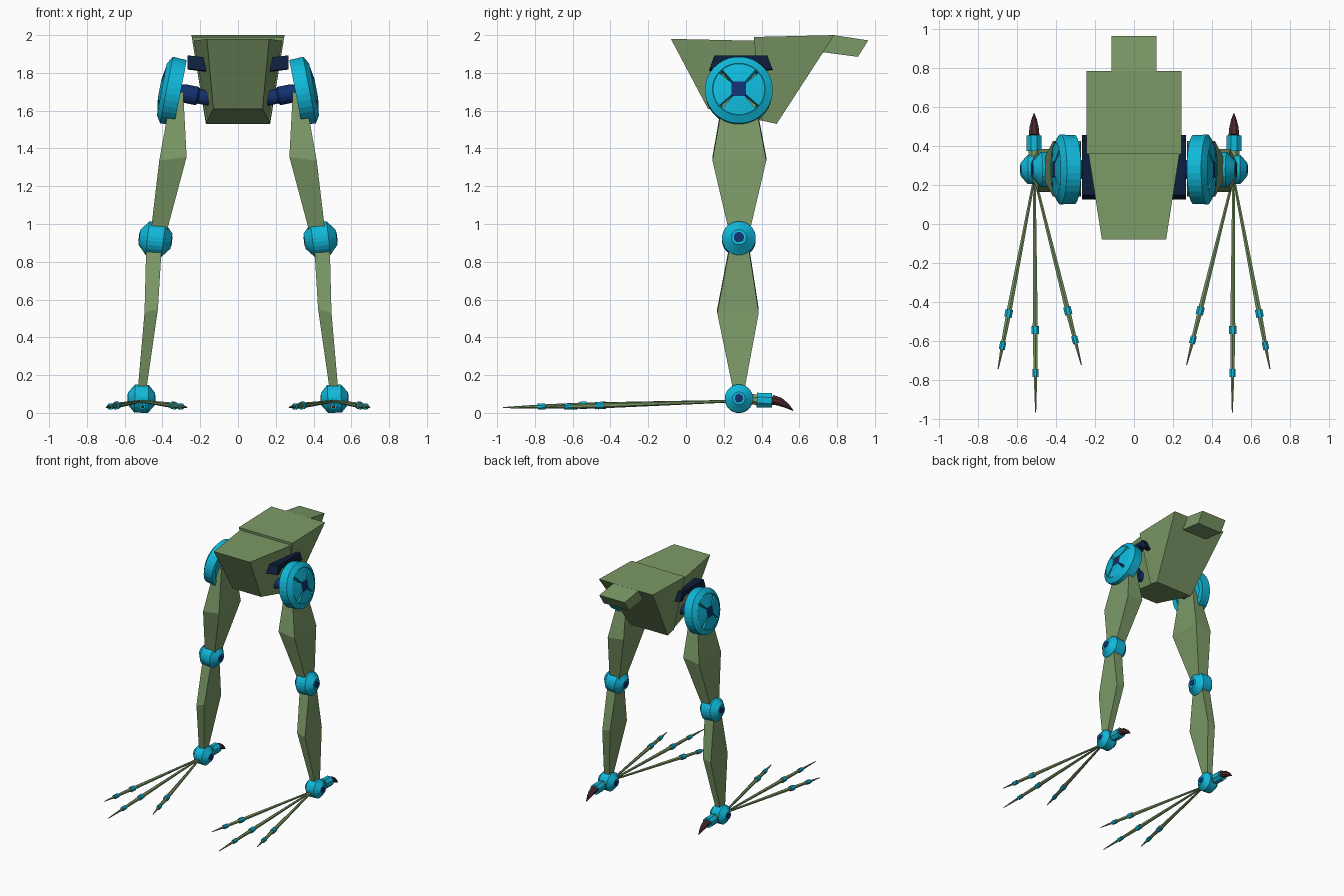
import bpy, bmesh, math
from mathutils import Vector

cube = bpy.data.objects.get("Cube")
if cube:
    bpy.data.objects.remove(cube, do_unlink=True)


def material(name, rgb):
    m = bpy.data.materials.new(name)
    m.use_nodes = True
    m.diffuse_color = (*rgb, 1)
    m.node_tree.nodes["Principled BSDF"].inputs["Base Color"].default_value = (*rgb, 1)
    return m


GREEN = material("sage green", (0.2, 0.32, 0.135))
CYAN = material("bright cyan", (0.005, 0.48, 0.7))
NAVY = material("navy blue", (0.006, 0.03, 0.16))
DARK = material("dark navy", (0.004, 0.014, 0.045))
CLAW = material("dark maroon", (0.075, 0.022, 0.03))


def finish(bm, name, mat, mirror):
    bmesh.ops.recalc_face_normals(bm, faces=bm.faces)
    me = bpy.data.meshes.new(name)
    bm.to_mesh(me)
    bm.free()
    me.materials.append(mat)
    ob = bpy.data.objects.new(name, me)
    bpy.context.collection.objects.link(ob)
    if mirror:
        ob.modifiers.new("both sides", 'MIRROR').use_clip = False
    return ob


def hull(name, points, mat, mirror=True):
    bm = bmesh.new()
    for p in points:
        bm.verts.new(p)
    out = bmesh.ops.convex_hull(bm, input=bm.verts)
    loose = [v for v in bm.verts if not v.link_faces]
    bmesh.ops.delete(bm, geom=loose, context='VERTS')
    bmesh.ops.dissolve_limit(bm, angle_limit=0.02, verts=bm.verts, edges=bm.edges)
    return finish(bm, name, mat, mirror)


def loft(name, rings, mat, closed=False):
    bm = bmesh.new()
    loops = [[bm.verts.new(p) for p in r] for r in rings]
    pairs = list(zip(loops, loops[1:]))
    if closed:
        pairs.append((loops[-1], loops[0]))
    else:
        bm.faces.new(loops[0])
        bm.faces.new(loops[-1])
    n = len(loops[0])
    for a, b in pairs:
        for i in range(n):
            j = (i + 1) % n
            bm.faces.new((a[i], a[j], b[j], b[i]))
    return finish(bm, name, mat, True)


def arc(center, axis, r, angles):
    rot = Vector(axis).to_track_quat('Z', 'Y').to_matrix()
    return [Vector(center) + rot @ Vector((r * math.cos(a), r * math.sin(a), 0))
            for a in angles]


def full(n):
    return [math.tau * (i + 0.5) / n for i in range(n)]


def lathe(name, center, axis, profile, mat, n=24, closed=False):
    c, d = Vector(center), Vector(axis)
    return loft(name, [arc(c + d * t, d, r, full(n)) for t, r in profile], mat, closed)


def tube(name, path, mat, n=6):
    d = Vector(path[-1][:3]) - Vector(path[0][:3])
    return loft(name, [arc(p[:3], d, p[3], full(n)) for p in path], mat)


def limb(name, sections):
    # Four-sided limb; each section is height, inner x, outer x, back and front y
    rings = [[(x0, y0, z + 0.01), (x1, y0, z - 0.01), (x1, y1, z - 0.01), (x0, y1, z + 0.01)]
             for z, x0, x1, y0, y1 in sections]
    return loft(name, rings, GREEN)


def tilted(degrees):
    a = math.radians(degrees)
    return Vector((math.cos(a), 0, math.sin(a)))


def both(points):
    return [(s * x, y, z) for x, y, z in points for s in (1, -1)]


# Body
hull("front_body", both([(0.165, -0.08, 1.98), (0.235, 0.37, 1.97),
                         (0.13, 0.116, 1.61), (0.17, 0.48, 1.53)]), GREEN, False)
hull("rear_body", both([(0.245, 0.36, 1.99), (0.245, 0.785, 2.0),
                        (0.17, 0.48, 1.53), (0.17, 0.4, 1.548)]), GREEN, False)
hull("tail_block", both([(0.115, 0.78, 2.0), (0.115, 0.965, 1.972),
                         (0.115, 0.91, 1.885), (0.115, 0.72, 1.91)]), GREEN, False)

# Hip: slotted round cover, hub, axle and curved brace
HIP, hip_axis = Vector((0.305, 0.28, 1.695)), tilted(11)
lathe("hip_ring", HIP, hip_axis,
      [(0, 0.135), (0, 0.177), (0.075, 0.18), (0.1, 0.14), (0.095, 0.135)], CYAN, 32, True)
for k in range(4):
    mid = math.radians(90 * k)
    angles = [mid + math.radians(-40 + 10 * i) for i in range(9)]
    points = []
    for t, r in [(0.01, 0.05), (0.01, 0.137), (0.098, 0.137), (0.112, 0.05)]:
        points += arc(HIP + hip_axis * t, hip_axis, r, angles)
    hull(f"hip_cover_{k + 1}", points, CYAN)
lathe("hip_hub", HIP, hip_axis, [(0, 0.05), (0.108, 0.05)], NAVY, 16)
lathe("hip_axle", HIP, hip_axis,
      [(-0.16, 0.04), (-0.1, 0.04), (-0.09, 0.05), (-0.03, 0.05), (0.01, 0.045)], NAVY, 16)
brace = [(0.125, 1.815), (0.15, 1.885), (0.43, 1.885), (0.457, 1.815),
         (0.425, 1.81), (0.39, 1.845), (0.19, 1.845), (0.155, 1.81)]
loft("hip_brace", [[(x, y, z + dz) for y, z in brace]
                   for x, dz in ((0.165, -0.005), (0.267, 0.008))], DARK)

# Legs
limb("thigh", [(1.69, 0.29, 0.355, 0.2, 0.36), (1.345, 0.272, 0.417, 0.14, 0.425),
               (0.94, 0.38, 0.465, 0.235, 0.33)])
limb("shin", [(0.93, 0.40, 0.485, 0.24, 0.325), (0.54, 0.424, 0.495, 0.165, 0.385),
              (0.08, 0.49, 0.535, 0.26, 0.3)])

# Knee and ankle joints
for name, center, tilt, size in (("knee", (0.437, 0.28, 0.92), 7, 0.09),
                                 ("ankle", (0.511, 0.28, 0.075), 2, 0.075)):
    axis = tilted(tilt)
    w = 0.95 * size
    lathe(name + "_joint", center, axis,
          [(-w, size * 0.45), (-w / 2, size), (w / 2, size), (w, size * 0.45)], CYAN)
    lathe(name + "_pin", center, axis,
          [(-w - 0.003, size * 0.3), (w + 0.003, size * 0.3)], NAVY, 12)

# Front toes with banded knuckles
ROOT = Vector((0.511, 0.24, 0.062))
TOES = {"inner": ((0.27, -0.725, 0.03), 0.71, 0.865),
        "middle": ((0.505, -0.968, 0.028), 0.65, 0.832),
        "outer": ((0.698, -0.745, 0.03), 0.71, 0.878)}
for side, (tip, first, second) in TOES.items():
    tip = Vector(tip)
    at = lambda f: ROOT.lerp(tip, f)
    tube(side + "_toe", [(*ROOT, 0.007), (*at(first), 0.015),
                         (*at(second), 0.011), (*tip, 0.003)], GREEN)
    for label, f, r in (("large", first, 0.021), ("small", second, 0.017)):
        step = 0.02 / (tip - ROOT).length
        tube(f"{side}_toe_{label}_knuckle",
             [(*at(f - step), r), (*at(f + step), r)], CYAN, 8)

# Hind toe and claw
tube("hind_toe", [(0.513, 0.31, 0.075, 0.03), (0.513, 0.4, 0.068, 0.03)], GREEN, 8)
tube("hind_toe_band", [(0.513, 0.375, 0.068, 0.042), (0.513, 0.455, 0.066, 0.042)], CYAN, 8)
tube("hind_claw", [(0.513, 0.45, 0.07, 0.03), (0.513, 0.495, 0.06, 0.025),
                   (0.513, 0.535, 0.038, 0.015), (0.513, 0.568, 0.012, 0.002)], CLAW, 8)
